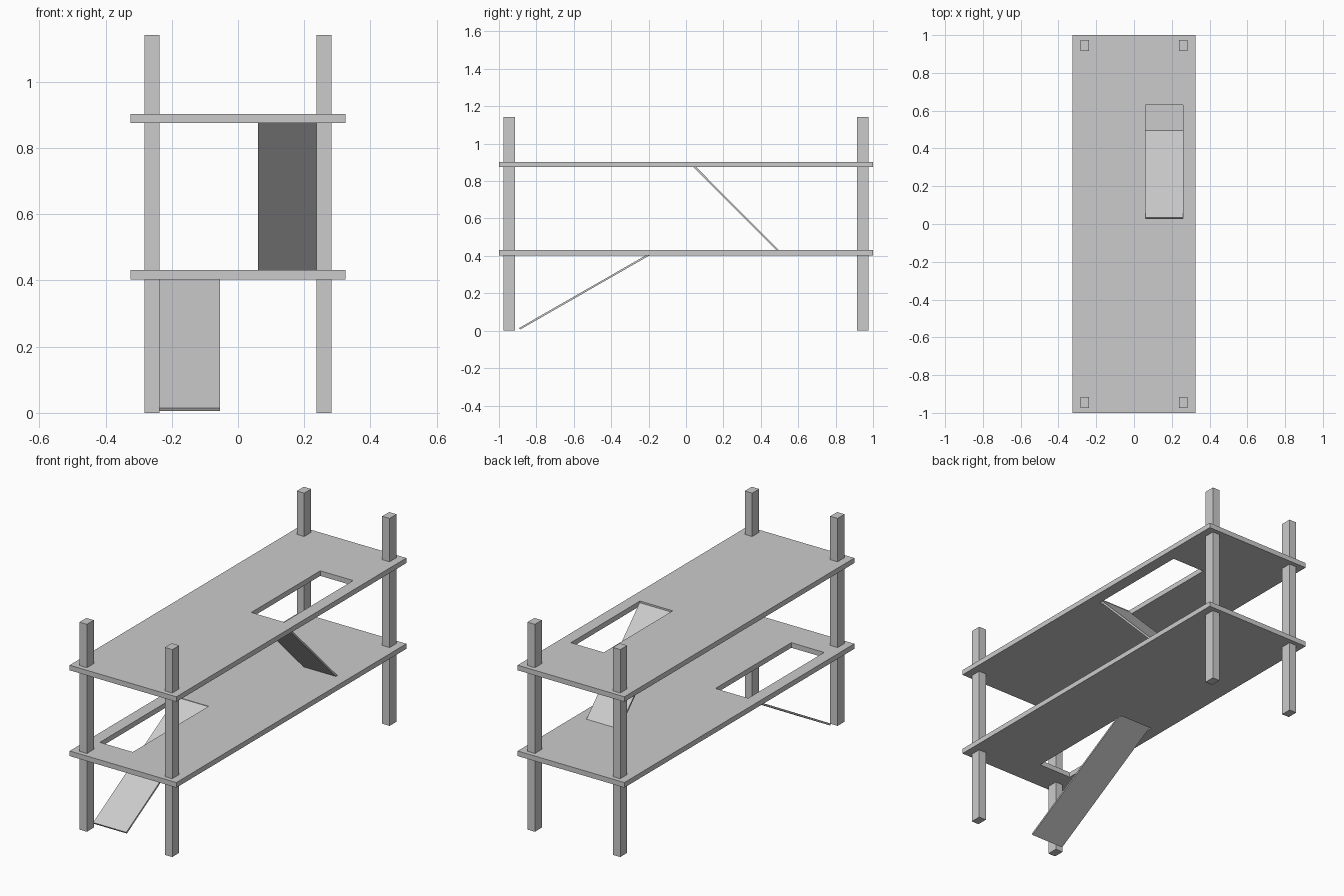
import bpy
import bmesh
import math

if "Cube" in bpy.data.objects:
    bpy.data.objects.remove(bpy.data.objects["Cube"])


def make_object(name, verts, faces):
    mesh = bpy.data.meshes.new(name)
    bm = bmesh.new()
    vs = [bm.verts.new(v) for v in verts]
    for f in faces:
        bm.faces.new([vs[i] for i in f])
    bmesh.ops.recalc_face_normals(bm, faces=bm.faces)
    bm.to_mesh(mesh)
    bm.free()
    obj = bpy.data.objects.new(name, mesh)
    bpy.context.collection.objects.link(obj)
    return obj


def box(name, x0, x1, y0, y1, z0, z1):
    bpy.ops.mesh.primitive_cube_add(size=1, location=((x0 + x1) / 2, (y0 + y1) / 2, (z0 + z1) / 2))
    obj = bpy.context.object
    obj.name = name
    obj.scale = (x1 - x0, y1 - y0, z1 - z0)
    return obj


def rect(x0, x1, y0, y1, z):
    return [(x0, y0, z), (x1, y0, z), (x1, y1, z), (x0, y1, z)]


def shelf(name, z0, z1, hole):
    """Slab with a rectangular opening, made of four rings of corners."""
    outer = (-0.325, 0.325, -1, 1)
    verts = rect(*outer, z0) + rect(*hole, z0) + rect(*hole, z1) + rect(*outer, z1)
    faces = []
    for ring in range(4):
        a, b = ring * 4, (ring + 1) % 4 * 4
        for i in range(4):
            j = (i + 1) % 4
            faces.append((a + i, a + j, b + j, b + i))
    return make_object(name, verts, faces)


def ramp(name, x0, x1, low, high, thick=0.01):
    """Thin board between two (y, z) centre points."""
    (y0, z0), (y1, z1) = low, high
    length = math.hypot(y1 - y0, z1 - z0)
    obj = box(name, x0, x1, (y0 + y1 - length) / 2, (y0 + y1 + length) / 2,
              (z0 + z1 - thick) / 2, (z0 + z1 + thick) / 2)
    obj.rotation_euler.x = math.atan2(z1 - z0, y1 - y0)
    return obj


# Corner posts
for x, side in ((-0.26, "left"), (0.26, "right")):
    for y, end in ((-0.945, "front"), (0.945, "back")):
        box(f"{end}_{side}_post", x - 0.0225, x + 0.0225, y - 0.03, y + 0.03, 0, 1.142)

# Floors with openings
shelf("lower_floor", 0.403, 0.431, (-0.26, -0.06, -0.83, -0.17))
shelf("upper_floor", 0.875, 0.903, (0.06, 0.26, 0.03, 0.63))

# Ramps from ground to lower floor, and lower floor to upper floor
ramp("lower_ramp", -0.257, -0.055, (-0.89, 0.01), (-0.166, 0.425))
ramp("upper_ramp", 0.061, 0.259, (0.493, 0.427), (0.03, 0.892))
